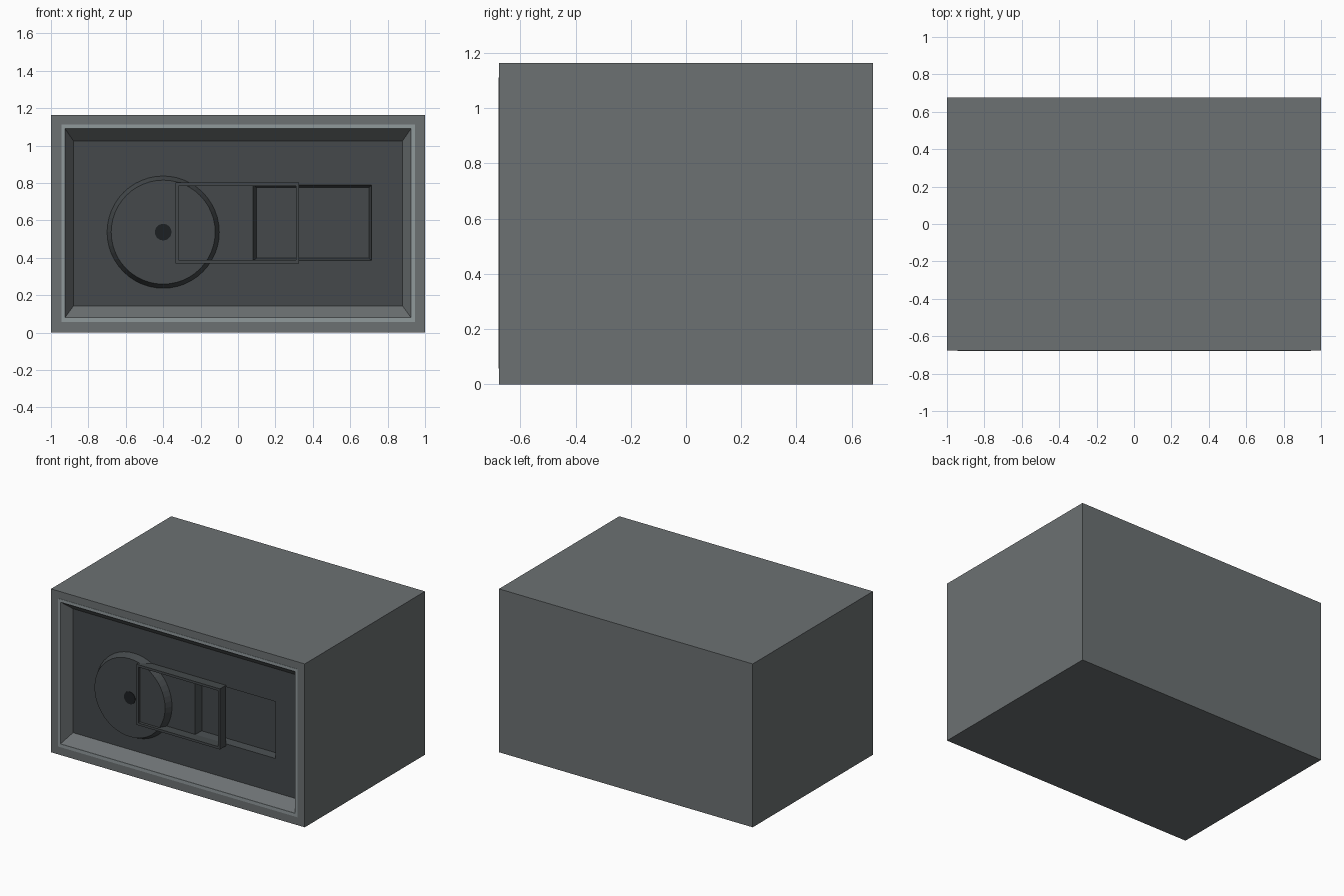
import bpy, bmesh, math

if "Cube" in bpy.data.objects:
    bpy.data.objects.remove(bpy.data.objects["Cube"])

W, D, H = 1.0, 0.677, 1.164
FRONT = -D
PANEL = FRONT + 0.077      # depth of the dark door panel


def material(name, rgb):
    m = bpy.data.materials.new(name)
    m.diffuse_color = (*rgb, 1)
    m.use_nodes = True
    m.node_tree.nodes["Principled BSDF"].inputs["Base Color"].default_value = m.diffuse_color
    return m


BODY = material("grey_paint", (0.15, 0.165, 0.17))
DARK = material("dark_paint", (0.058, 0.066, 0.07))
TRIM = material("light_trim", (0.28, 0.32, 0.33))
BLACK = material("black", (0.012, 0.014, 0.016))


def rect(x0, x1, z0, z1, y):
    return [(x0, y, z0), (x1, y, z0), (x1, y, z1), (x0, y, z1)]


def circle(cx, cz, r, y, n=48):
    return [(cx + r * math.cos(2 * math.pi * i / n), y,
             cz + r * math.sin(2 * math.pi * i / n)) for i in range(n)]


def loft(name, rings, mat, cap_first=False, cap_last=False, closed=False):
    """Skin matching rings in order, running from back to front and inward."""
    bm = bmesh.new()
    loops = [[bm.verts.new(p) for p in ring] for ring in rings]
    pairs = list(zip(loops, loops[1:]))
    if closed:
        pairs.append((loops[-1], loops[0]))
    for a, b in pairs:
        for i in range(len(a)):
            j = (i + 1) % len(a)
            bm.faces.new((a[i], a[j], b[j], b[i]))
    if cap_first:
        bm.faces.new(loops[0][::-1])
    if cap_last:
        bm.faces.new(loops[-1])
    mesh = bpy.data.meshes.new(name)
    bm.to_mesh(mesh)
    bm.free()
    mesh.materials.append(mat)
    ob = bpy.data.objects.new(name, mesh)
    bpy.context.collection.objects.link(ob)
    return ob


# Box with a bevelled recess in the front
loft("safe_body", [
    rect(-W, W, 0, H, D),
    rect(-W, W, 0, H, FRONT),
    rect(-0.925, 0.925, 0.08, 1.09, FRONT),
    rect(-0.88, 0.88, 0.142, 1.025, PANEL),
], BODY, cap_first=True)

# Thin light trim around the opening
loft("opening_trim", [
    rect(-0.945, 0.945, 0.057, 1.112, FRONT),
    rect(-0.945, 0.945, 0.057, 1.112, FRONT - 0.002),
    rect(-0.925, 0.925, 0.08, 1.09, FRONT - 0.002),
    rect(-0.925, 0.925, 0.08, 1.09, FRONT),
], TRIM)

# Dark panel with a tapered rectangular pocket
loft("door_panel", [
    rect(-0.88, 0.88, 0.142, 1.025, PANEL),
    rect(0.08, 0.715, 0.385, 0.79, PANEL),
    rect(0.1, 0.7, 0.398, 0.775, PANEL + 0.05),
], DARK, cap_last=True)

# Raised tapered dial and its black centre
loft("dial", [
    circle(-0.4, 0.537, 0.3, PANEL),
    circle(-0.4, 0.537, 0.278, FRONT + 0.03),
], DARK, cap_last=True)
loft("dial_centre", [
    circle(-0.4, 0.537, 0.044, FRONT + 0.03),
    circle(-0.4, 0.537, 0.044, FRONT + 0.027),
], BLACK, cap_last=True)

# Hollow frame standing on the panel
loft("handle_frame", [
    rect(-0.333, 0.325, 0.37, 0.802, PANEL),
    rect(-0.333, 0.325, 0.37, 0.802, FRONT + 0.01),
    rect(-0.318, 0.31, 0.387, 0.785, FRONT + 0.01),
    rect(-0.318, 0.31, 0.387, 0.785, PANEL),
], DARK, closed=True)
